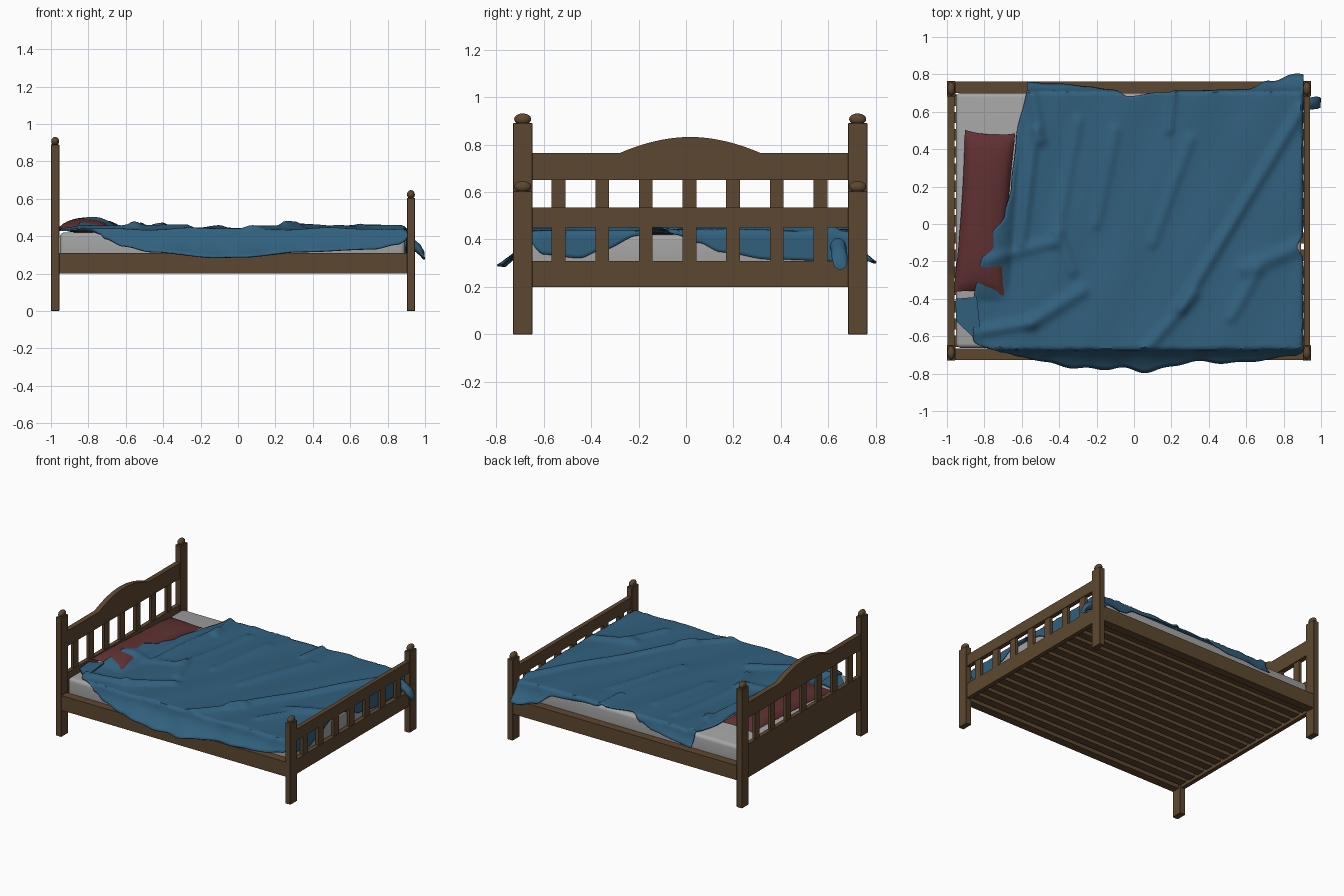
import bpy, bmesh, math
from mathutils import Vector

if "Cube" in bpy.data.objects:
    bpy.data.objects.remove(bpy.data.objects["Cube"])

CY = 0.0175  # bed centre line


def mat(name, c):
    m = bpy.data.materials.new(name)
    m.diffuse_color = (*c, 1)
    m.use_nodes = True
    m.node_tree.nodes["Principled BSDF"].inputs["Base Color"].default_value = m.diffuse_color
    return m


wood = mat("dark wood", (0.108, 0.064, 0.029))
blue = mat("blue cloth", (0.031, 0.118, 0.208))
red = mat("red cloth", (0.115, 0.030, 0.032))
grey = mat("grey cloth", (0.37, 0.37, 0.37))


def obj(name, bm, m, smooth=None):
    me = bpy.data.meshes.new(name)
    bmesh.ops.recalc_face_normals(bm, faces=bm.faces)
    bm.to_mesh(me)
    bm.free()
    o = bpy.data.objects.new(name, me)
    bpy.context.collection.objects.link(o)
    me.materials.append(m)
    if smooth:
        bpy.ops.object.select_all(action='DESELECT')
        o.select_set(True)
        bpy.context.view_layer.objects.active = o
        bpy.ops.object.shade_smooth_by_angle(angle=math.radians(smooth))
    return o


def box(name, x, y, z, m=wood, bevel=0.0, seg=1):
    bm = bmesh.new()
    bmesh.ops.create_cube(bm, size=1)
    for v in bm.verts:
        v.co = [(a[0] + a[1]) / 2 + c * (a[1] - a[0]) for a, c in zip((x, y, z), v.co)]
    if bevel:
        bmesh.ops.bevel(bm, geom=bm.edges[:], offset=bevel, segments=seg, profile=0.5, affect='EDGES')
    return obj(name, bm, m, 40 if seg > 1 else None)


def lerp_table(t, x):
    if x <= t[0][0]:
        return t[0][1]
    for (a, p), (b, q) in zip(t, t[1:]):
        if x <= b:
            f = (x - a) / (b - a)
            f = f * f * (3 - 2 * f)
            return p + (q - p) * f
    return t[-1][1]


# posts with flattened ball finials
for end, x0, x1, top in (("head", -1.0, -0.955, 0.89), ("foot", 0.903, 0.946, 0.605)):
    for s in (-1, 1):
        yc = CY + s * 0.706
        box(end + "_post", (x0, x1), (yc - 0.041, yc + 0.041), (0, top), wood, 0.002)
        bm = bmesh.new()
        bmesh.ops.create_uvsphere(bm, u_segments=20, v_segments=12, radius=1)
        for v in bm.verts:
            v.co = ((x0 + x1) / 2 + v.co.x * 0.021, yc + v.co.y * 0.036, top + 0.017 + v.co.z * 0.024)
        obj(end + "_finial", bm, wood, 60)

# side rails
for s in (-1, 1):
    ya, yb = sorted((CY + s * 0.745, CY + s * 0.684))
    box("side_rail", (-0.96, 0.91), (ya, yb), (0.2, 0.31))

# headboard and footboard
IN = (CY - 0.67, CY + 0.67)
box("head_panel", (-0.993, -0.962), IN, (0.2, 0.45))
box("foot_bottom_rail", (0.908, 0.941), IN, (0.2, 0.31))
box("foot_top_rail", (0.908, 0.941), IN, (0.45, 0.535))
for i in range(-3, 4):
    y = CY - 0.003 + i * 0.184
    box("head_spindle", (-0.988, -0.967), (y - 0.029, y + 0.029), (0.44, 0.66))
    box("foot_spindle", (0.913, 0.936), (y - 0.029, y + 0.029), (0.30, 0.46))

# arched head rail
bm = bmesh.new()
prof = [(IN[0], 0.65), (IN[0], 0.765)]
for k in range(25):
    t = -1 + k / 12
    prof.append((CY + t * 0.295, 0.765 + 0.067 * (1 - abs(t) ** 1.9)))
prof += [(IN[1], 0.765), (IN[1], 0.65)]
f = bm.faces.new([bm.verts.new((-0.997, y, z)) for y, z in prof])
r = bmesh.ops.extrude_face_region(bm, geom=[f])
bmesh.ops.translate(bm, vec=(0.038, 0, 0), verts=[v for v in r['geom'] if isinstance(v, bmesh.types.BMVert)])
obj("head_top_rail", bm, wood, 30)

# lengthwise support slats
for i in range(15):
    y = CY + (i - 7) * 0.092
    box("bed_slat", (-0.965, 0.91), (y - 0.03, y + 0.03), (0.222, 0.247))

# mattress
box("mattress", (-0.952, 0.893), (CY - 0.68, CY + 0.683), (0.25, 0.42), grey, 0.025, 4)

# pillow
PC, PA = Vector((-0.80, 0.06)), math.radians(-4)


def pillow_local(x, y):
    d = Vector((x, y)) - PC
    return ((d.x * math.cos(PA) + d.y * math.sin(PA)) / 0.135,
            (-d.x * math.sin(PA) + d.y * math.cos(PA)) / 0.435)


def puff(u, v):
    return max(0, 1 - u * u) ** 0.5 * max(0, 1 - v ** 4) ** 0.6


bm = bmesh.new()
N, M = 16, 32
for side in (1, -1):
    g = []
    for i in range(N + 1):
        row = []
        for j in range(M + 1):
            u, v = -1 + 2 * i / N, -1 + 2 * j / M
            a = u * 0.135 * (1 - 0.08 * (1 - v * v))
            b = v * 0.435 * (1 - 0.035 * (1 - u * u))
            x = PC.x + a * math.cos(PA) - b * math.sin(PA)
            y = PC.y + a * math.sin(PA) + b * math.cos(PA)
            row.append(bm.verts.new((x, y, 0.444 + side * puff(u, v) * (0.056 if side > 0 else 0.028))))
        g.append(row)
    for i in range(N):
        for j in range(M):
            bm.faces.new((g[i][j], g[i + 1][j], g[i + 1][j + 1], g[i][j + 1]))
bmesh.ops.remove_doubles(bm, verts=bm.verts, dist=0.0005)
obj("pillow", bm, red, 60)

# blanket: fold ridges as x0, y0, x1, y1, height, width
RIDGES = [(0.02, -0.72, 0.32, -0.38, .018, .03), (0.25, -0.45, 0.9, 0.62, .022, .03),
          (-0.85, -0.58, -0.55, -0.53, .02, .03), (-0.55, -0.53, -0.28, -0.36, .022, .035),
          (0.21, 0.72, 0.19, 0.5, .018, .02), (0.60, -0.24, 0.89, -0.12, .02, .04),
          (0.52, -0.5, 0.66, -0.25, .015, .03), (-0.55, 0.72, -0.50, 0.45, .022, .03),
          (-0.53, 0.5, -0.60, -0.1, .018, .025), (-0.3, 0.55, -0.42, -0.1, .014, .03),
          (-0.1, 0.5, -0.2, 0.0, .012, .03), (0.3, 0.45, 0.1, -0.1, .012, .03),
          (-0.4, -0.05, -0.33, -0.25, .016, .03), (-0.8, -0.2, -0.45, -0.1, .014, .03)]
# left edge by y, front overhang by x, back overhang by x, foot overhang by y
LEFT = [(-.70, -.76), (-.62, -.86), (-.39, -.855), (-.25, -.83), (-.08, -.775), (.05, -.69), (.2, -.655),
        (.45, -.63), (.75, -.57)]
FRONT = [(-.80, -.02), (-.75, .05), (-.65, .09), (-.5, .12), (-.15, .15), (.0, .147), (.3, .12), (.7, .105),
         (.83, .08), (.9, .045)]
BACK = [(-.8, .10), (-.45, .07), (-.33, .04), (-.22, -.02), (-.05, .0), (.1, .02), (.45, .04), (.58, .11),
        (.7, .135), (.9, .125)]
FOOT = [(-.68, .03), (-.6, .10), (-.45, .115), (-.35, .08), (-.2, .02), (-.12, -.02), (-.05, .015), (.05, .05),
        (.15, .09), (.35, .12), (.7, .13)]
YF, YB, XR = -0.665, 0.703, 0.893


def top_z(x, y):
    z = 0.436 + 0.004 * math.sin(9 * x + 5 * y) + 0.003 * math.sin(17 * x - 8 * y + 1)
    for x0, y0, x1, y1, h, w in RIDGES:
        a, b, p = Vector((x0, y0)), Vector((x1, y1)), Vector((x, y))
        t = min(1, max(0, (p - a).dot(b - a) / (b - a).length_squared))
        d = (p - a.lerp(b, t)).length
        z += h * math.exp(-(d / w) ** 2)
    u, v = pillow_local(x, y)
    u, v = max(0, abs(u) - 0.3) / 0.9, v / 1.08
    if u < 1 and abs(v) < 1:
        z += 0.055 * (1 - u * u) * (1 - v ** 4)
    return z


bm = bmesh.new()
NX, NY = 110, 100
g = []
for i in range(NX + 1):
    a = i / NX
    p0 = -0.8 + 1.7 * a
    qa, qb = YF - lerp_table(FRONT, p0), YB + lerp_table(BACK, p0)
    row = []
    for j in range(NY + 1):
        q = qa + (qb - qa) * j / NY
        left = lerp_table(LEFT, q)
        p = left + (XR + lerp_table(FOOT, q) - left) * a
        dx, df, db = max(0, p - XR), max(0, YF - q), max(0, q - YB)
        x, y = min(p, XR), min(max(q, YF), YB)
        z = top_z(x, y)
        d = max(dx, df, db)
        x += min(0.008, dx)
        wav = 1 + 0.12 * math.sin(14 * p) + 0.08 * math.sin(31 * p)
        y += (0.006 * (db > 0.01) + 5 * db * db * wav) - (0.006 * (df > 0.01) + 5 * df * df * wav)
        # settle the rim towards the mattress edge
        rim = min(1, d / 0.04)
        z = z + (0.436 - z) * rim - d
        row.append(bm.verts.new((x, y, z)))
    g.append(row)
for i in range(NX):
    for j in range(NY):
        bm.faces.new((g[i][j], g[i + 1][j], g[i + 1][j + 1], g[i][j + 1]))
o = obj("blanket", bm, blue, 60)
if o.data.polygons[NX * NY // 2].normal.z < 0:
    o.data.flip_normals()
s = o.modifiers.new("thickness", 'SOLIDIFY')
s.thickness, s.offset = 0.008, 0

# turned-over blanket corner near the pillow
bm = bmesh.new()
vs = [bm.verts.new(c) for c in ((-.84, -.39, .45), (-.955, -.40, .43), (-.95, -.52, .427), (-.86, -.605, .43),
                                (-.82, -.58, .45))]
f = bm.faces.new(vs)
r = bmesh.ops.extrude_face_region(bm, geom=[f])
bmesh.ops.translate(bm, vec=(0, 0, 0.01), verts=[v for v in r['geom'] if isinstance(v, bmesh.types.BMVert)])
obj("blanket_corner", bm, blue)

# blanket tip poking out past the foot post
bm = bmesh.new()
rings = []
for x, y, z, ry, rz in ((.89, .64, .375, .035, .04), (.945, .645, .35, .032, .03), (.975, .648, .325, .034, .03),
                        (.995, .65, .295, .028, .022)):
    rings.append([bm.verts.new((x + 0.004 * math.sin(3 * k), y + ry * math.cos(k * math.pi / 5),
                                z + rz * math.sin(k * math.pi / 5))) for k in range(10)])
for A, B in zip(rings, rings[1:]):
    for k in range(10):
        bm.faces.new((A[k], A[(k + 1) % 10], B[(k + 1) % 10], B[k]))
bm.faces.new(rings[0])
bm.faces.new(rings[-1])
obj("blanket_tip", bm, blue, 60)
